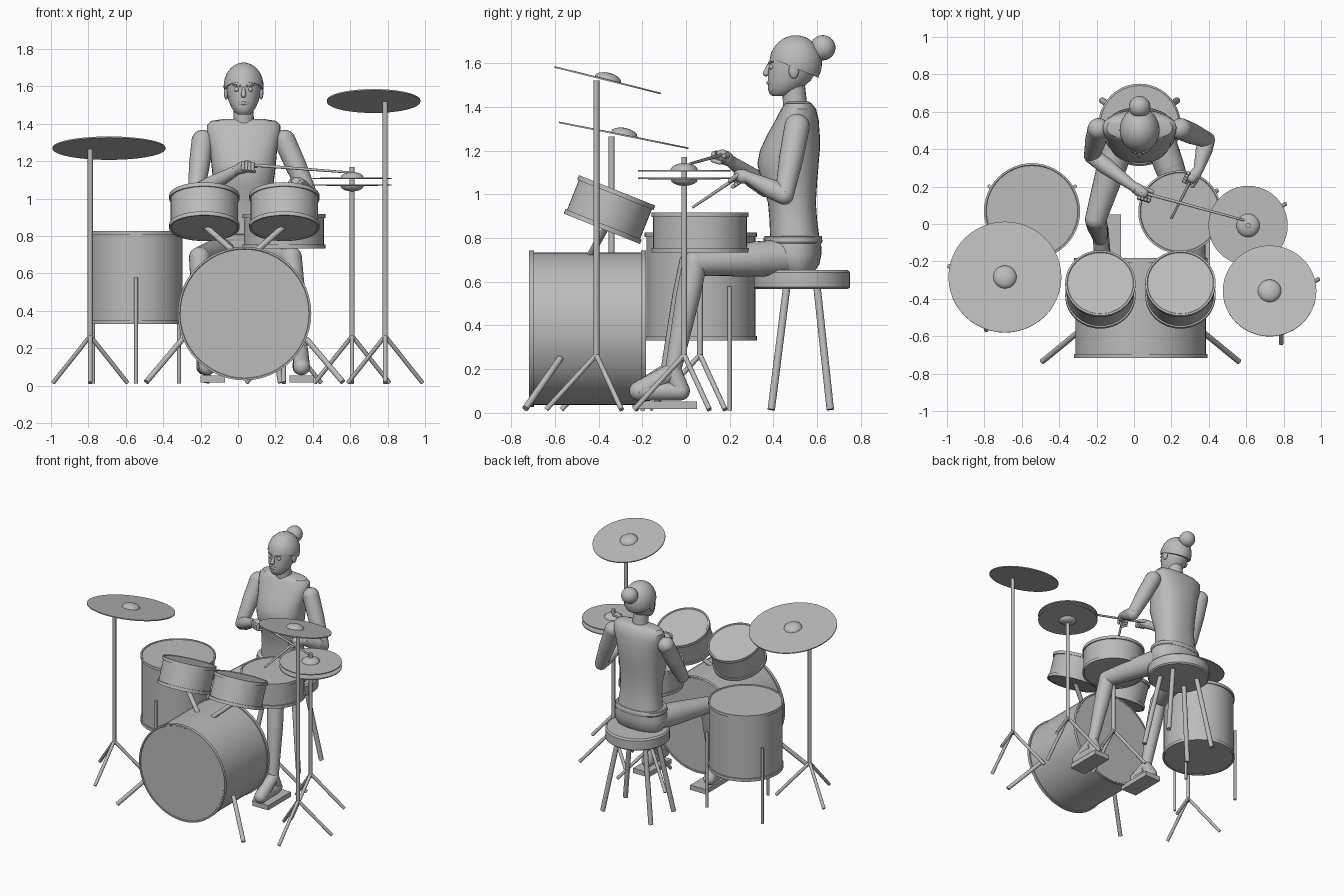
import bpy, bmesh
from math import cos, sin, pi, radians, copysign
from mathutils import Vector, Matrix

cube = bpy.data.objects.get("Cube")
if cube:
    bpy.data.objects.remove(cube, do_unlink=True)

grey = bpy.data.materials.new("plain_grey")
grey.use_nodes = True
GREY = (0.5, 0.5, 0.5, 1)
grey.diffuse_color = GREY
for node in grey.node_tree.nodes:
    if node.type == 'BSDF_PRINCIPLED':
        node.inputs["Base Color"].default_value = GREY

CX = 0.03   # centre line of the player
UP = Vector((0, 0, 1))


def finish(name, bm):
    bmesh.ops.recalc_face_normals(bm, faces=bm.faces)
    for f in bm.faces:
        f.smooth = True
    for e in bm.edges:
        e.smooth = len(e.link_faces) == 2 and e.calc_face_angle(0) < radians(35)
    me = bpy.data.meshes.new(name)
    bm.to_mesh(me)
    bm.free()
    me.materials.append(grey)
    ob = bpy.data.objects.new(name, me)
    bpy.context.collection.objects.link(ob)
    return ob


def frame(pos, axis):
    return Matrix.Translation(pos) @ Vector(axis).to_track_quat('Z', 'Y').to_matrix().to_4x4()


def rod(bm, a, b, r1, r2=None):
    a, b = Vector(a), Vector(b)
    bmesh.ops.create_cone(bm, cap_ends=True, segments=20, radius1=r1, radius2=r2 or r1,
                          depth=(b - a).length, matrix=frame((a + b) / 2, b - a))


def ball(bm, p, r, scale=(1, 1, 1), seg=20):
    bmesh.ops.create_uvsphere(bm, u_segments=seg, v_segments=seg // 2 + 2, radius=r,
                              matrix=Matrix.Translation(p) @ Matrix.Diagonal((*scale, 1)))


def rods(name, *parts):
    bm = bmesh.new()
    for p in parts:
        rod(bm, *p)
    return finish(name, bm)


def limb(name, *chain):
    """Rounded chain of (point, radius) joints."""
    bm = bmesh.new()
    for p, r in chain:
        ball(bm, p, r)
    for (a, r1), (b, r2) in zip(chain, chain[1:]):
        rod(bm, a, b, r1, r2)
    return finish(name, bm)


def skin_rings(bm, rings):
    n = len(rings[0])
    for a, b in zip(rings, rings[1:]):
        for i in range(n):
            bm.faces.new((a[i], a[(i + 1) % n], b[(i + 1) % n], b[i]))
    bm.faces.new(rings[0][::-1])
    bm.faces.new(rings[-1])


def lathe(name, profile, pos, axis=UP, seg=48):
    bm = bmesh.new()
    m = frame(pos, axis)
    skin_rings(bm, [[bm.verts.new(m @ Vector((r * cos(2 * pi * i / seg), r * sin(2 * pi * i / seg), z)))
                     for i in range(seg)] for r, z in profile])
    return finish(name, bm)


def loft(name, sections, power=1.0, seg=32):
    """Stacked oval sections (z, y_front, y_back, half_width)."""
    bm = bmesh.new()
    rings = []
    for z, y0, y1, w in sections:
        ring = []
        for i in range(seg):
            c, s = cos(2 * pi * i / seg), sin(2 * pi * i / seg)
            c, s = copysign(abs(c) ** power, c), copysign(abs(s) ** power, s)
            ring.append(bm.verts.new((CX + w * c, (y0 + y1) / 2 + (y1 - y0) / 2 * s, z)))
        rings.append(ring)
    skin_rings(bm, rings)
    return finish(name, bm)


# Drums: shell with a raised hoop at each end
def drum(name, pos, r, h, axis=UP):
    top, hoop, inner = h / 2, 0.022, r - 0.008
    half = [(inner, top - hoop), (r, top - hoop), (r, top), (r - 0.01, top), (r - 0.013, top - 0.004)]
    lathe(name, [(a, -b) for a, b in reversed(half)] + half, pos, axis)


TILT = Vector((0, 0.37, 0.93))
drum("bass_drum", (0.035, -0.45, 0.385), 0.357, 0.534, (0, -1, 0))
drum("floor_tom", (-0.545, 0.068, 0.578), 0.257, 0.496)
drum("snare_drum", (0.245, 0.064, 0.825), 0.222, 0.185)
for side, x in (("right", -0.18), ("left", 0.248)):
    drum(side + "_rack_tom", (x, -0.35, 0.93), 0.188, 0.189, TILT)
    s = -1 if side == "right" else 1
    rods(side + "_tom_mount", ((0.035 + s * 0.22, -0.36, 0.86), (0.035 + s * 0.04, -0.45, 0.7), 0.016))
    rods(side + "_bass_spur", ((0.035 + s * 0.33, -0.575, 0.25), (0.035 + s * 0.525, -0.735, 0.02), 0.015))

# Floor tom legs
for k in range(3):
    a = radians(30 + 120 * k)
    x, y = -0.545 + 0.265 * cos(a), 0.068 + 0.265 * sin(a)
    rods("floor_tom_leg", ((x, y, 0.01), (x, y, 0.578), 0.01))


# Stands: pole with three spread legs
def stand(name, x, y, top):
    parts = [((x, y, 0.24), (x, y, top), 0.0135)]
    for k in range(3):
        a = radians(30 + 120 * k)
        parts.append(((x, y, 0.265), (x + 0.23 * cos(a), y + 0.23 * sin(a), 0.015), 0.0115))
    rods(name, *parts)


stand("right_cymbal_stand", -0.79, -0.34, 1.265)
stand("left_cymbal_stand", 0.787, -0.41, 1.52)
stand("hi_hat_stand", 0.61, -0.008, 1.17)
stand("snare_stand", 0.245, 0.064, 0.74)


# Cymbals: thin disc with a domed bell
def cymbal(name, pos, r, axis=UP):
    bell = [(0.062 * cos(a), 0.004 + 0.03 * sin(a)) for a in (0, 0.4, 0.8, 1.2, 1.5)]
    lathe(name, [(0.01, -0.004), (r, -0.004), (r, 0.003)] + bell, pos, axis)


cymbal("right_cymbal", (-0.69, -0.284, 1.27), 0.302, (0, 0.2, 1))
cymbal("left_cymbal", (0.725, -0.358, 1.522), 0.25, (0, 0.25, 1))
cymbal("hi_hat_top", (0.61, -0.008, 1.108), 0.212)
cymbal("hi_hat_bottom", (0.61, -0.008, 1.072), 0.212, -UP)

# Stool
lathe("stool_seat", [(0.21, 0.566), (0.22, 0.575), (0.22, 0.642), (0.21, 0.653)], (CX, 0.53, 0))
for sx in (-1, 1):
    for sy in (-1, 1):
        rods("stool_leg", ((CX + sx * 0.11, 0.53 + sy * 0.07, 0.57),
                           (CX + sx * 0.2, 0.525 + sy * 0.135, 0.015), 0.017))

# Pedals
for name, x in (("bass_pedal", -0.135), ("hi_hat_pedal", 0.34)):
    bm = bmesh.new()
    bmesh.ops.create_cube(bm, size=1, matrix=Matrix.Translation((x, -0.085, 0.035))
                          @ Matrix.Diagonal((0.13, 0.27, 0.036, 1)))
    finish(name, bm)

# Body
loft("torso", [(0.79, 0.385, 0.612, 0.165), (0.88, 0.382, 0.6, 0.152), (0.96, 0.375, 0.594, 0.148),
               (1.06, 0.345, 0.6, 0.158), (1.14, 0.326, 0.607, 0.168), (1.2, 0.338, 0.612, 0.174),
               (1.27, 0.37, 0.612, 0.18), (1.34, 0.41, 0.607, 0.196), (1.39, 0.435, 0.595, 0.197),
               (1.415, 0.452, 0.575, 0.175), (1.425, 0.47, 0.56, 0.11)], 0.85)
loft("belt", [(0.775, 0.358, 0.62, 0.187), (0.782, 0.354, 0.624, 0.191),
              (0.805, 0.356, 0.622, 0.188), (0.81, 0.364, 0.618, 0.182)], 0.9)
loft("hips", [(0.65, 0.42, 0.59, 0.17), (0.68, 0.38, 0.61, 0.19), (0.73, 0.36, 0.62, 0.195),
              (0.78, 0.36, 0.618, 0.185)], 0.9)
limb("neck", ((CX, 0.5, 1.39), 0.056), ((CX, 0.492, 1.5), 0.052))

# Head, hair and face
loft("head", [(1.45, 0.395, 0.46, 0.03), (1.46, 0.382, 0.49, 0.046), (1.485, 0.374, 0.53, 0.064),
              (1.52, 0.374, 0.57, 0.08), (1.56, 0.376, 0.595, 0.088), (1.6, 0.38, 0.605, 0.093),
              (1.65, 0.39, 0.6, 0.09), (1.69, 0.42, 0.56, 0.06)])
bm = bmesh.new()
ball(bm, (CX, 0.502, 1.6), 0.12, (0.89, 1, 1.06), 32)
cut = bmesh.ops.bisect_plane(bm, geom=bm.verts[:] + bm.edges[:] + bm.faces[:],
                             plane_co=(CX, 0.383, 1.625), plane_no=(0, 0.38, 0.92), clear_inner=True)
bmesh.ops.holes_fill(bm, edges=[e for e in cut["geom_cut"] if isinstance(e, bmesh.types.BMEdge)])
finish("hair", bm)
limb("hair_bun", ((CX, 0.626, 1.67), 0.058))
limb("nose", ((CX, 0.378, 1.59), 0.008), ((CX, 0.366, 1.553), 0.014))
limb("mouth", ((CX - 0.022, 0.383, 1.508), 0.007), ((CX, 0.376, 1.51), 0.009), ((CX + 0.022, 0.383, 1.508), 0.007))
for s in (-1, 1):
    limb("eye", ((CX + s * 0.036, 0.392, 1.583), 0.013))
    limb("eyebrow", ((CX + s * 0.018, 0.38, 1.602), 0.005), ((CX + s * 0.055, 0.397, 1.606), 0.004))
    bm = bmesh.new()
    ball(bm, (CX + s * 0.093, 0.493, 1.565), 0.036, (0.35, 0.65, 1))
    finish("ear", bm)

# Arms, hands and sticks
ARMS = {
    "right": [(-0.19, 0.508, 1.31), (-0.225, 0.365, 1.03), (-0.01, 0.205, 1.15), (0.05, 0.165, 1.177),
              (0.0, 0.18, 1.185), (0.59, 0.02, 1.14)],
    "left": [(0.25, 0.508, 1.31), (0.39, 0.45, 0.995), (0.345, 0.29, 1.075), (0.312, 0.245, 1.085),
             (0.325, 0.275, 1.105), (0.2, 0.03, 0.94)],
}
for side, pts in ARMS.items():
    shoulder, elbow, wrist, hand, butt, tip = (Vector(p) for p in pts)
    limb(side + "_upper_arm", (shoulder, 0.058), (shoulder.lerp(elbow, 0.45), 0.056), (elbow, 0.043))
    limb(side + "_forearm", (elbow, 0.043), (elbow.lerp(wrist, 0.35), 0.045), (wrist, 0.027))
    limb(side + "_palm", (wrist, 0.026), (wrist.lerp(hand, 0.6), 0.033), (hand, 0.028))
    along = (tip - butt).normalized()
    across = along.cross(UP).normalized()
    for i in range(4):
        p = hand + along * (0.018 * i - 0.015) + UP * 0.012
        limb(side + "_finger", (p + across * 0.03, 0.01), (p + across * 0.034 - UP * 0.03, 0.01),
             (p - UP * 0.042, 0.009))
    limb(side + "_thumb", (hand - across * 0.025, 0.012), (hand - across * 0.02 + along * 0.045, 0.01))
    rods(side + "_drumstick", (butt, tip, 0.009, 0.006))

# Legs and feet
LEGS = {
    "right": [(-0.06, 0.5, 0.715), (-0.205, 0.025, 0.685), (-0.18, -0.08, 0.19), (-0.165, -0.215, 0.1)],
    "left": [(0.12, 0.5, 0.715), (0.285, 0.04, 0.685), (0.335, -0.06, 0.19), (0.34, -0.215, 0.1)],
}
for side, pts in LEGS.items():
    hip, knee, ankle, toe = (Vector(p) for p in pts)
    limb(side + "_thigh", (hip, 0.085), (hip.lerp(knee, 0.4), 0.08), (knee, 0.057))
    limb(side + "_shin", (knee, 0.057), (knee.lerp(ankle, 0.3), 0.056), (ankle, 0.037))
    heel = Vector((ankle.x, -0.025, 0.1))
    limb(side + "_foot", (heel, 0.043), (ankle, 0.04), (toe, 0.045), (heel, 0.043))
